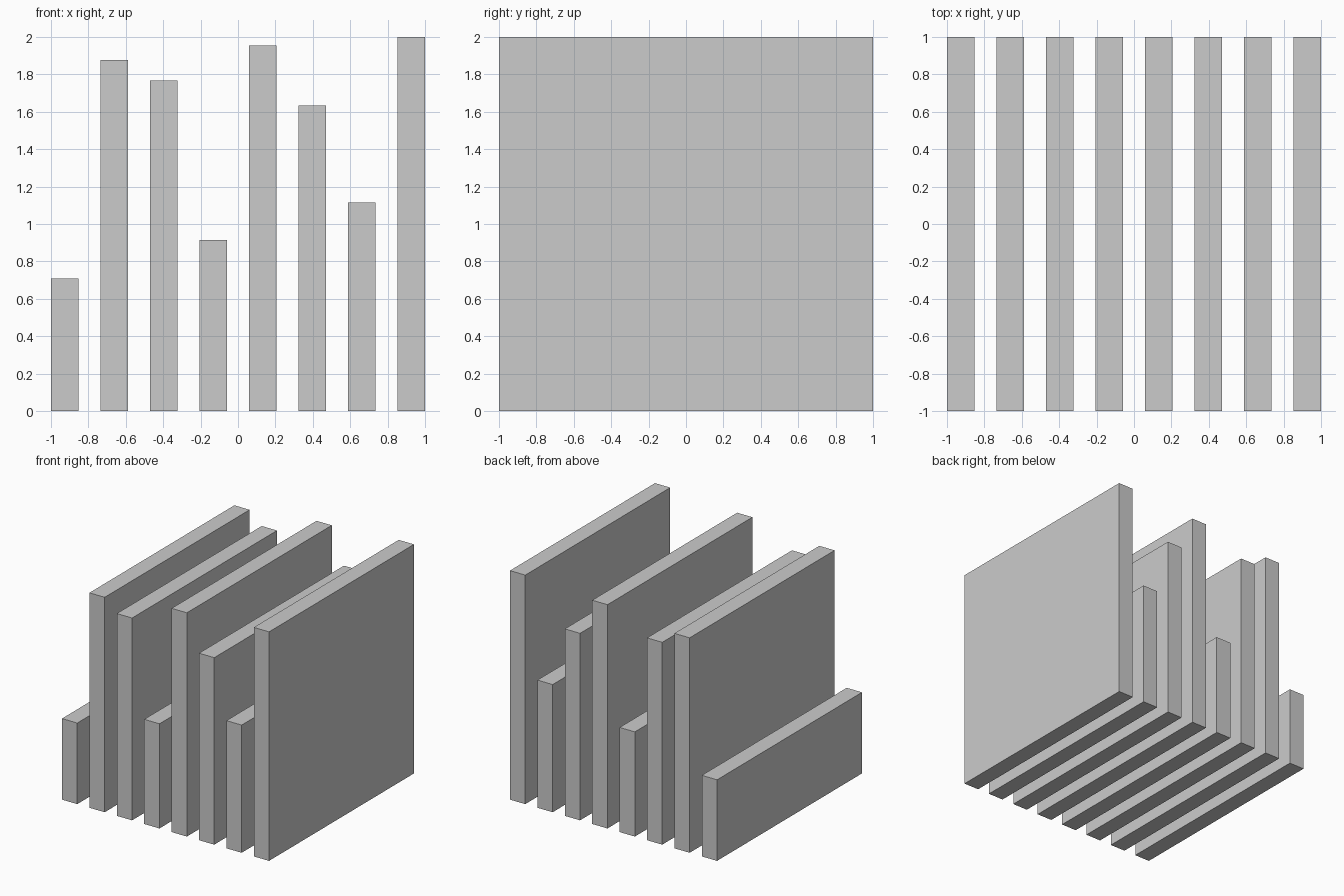
import bpy

if "Cube" in bpy.data.objects:
    bpy.data.objects.remove(bpy.data.objects["Cube"])

WIDTH = 5 / 34                      # slab thickness
PITCH = (2 - WIDTH) / 7             # spacing between slab centres
HEIGHTS = [0.708, 1.877, 1.767, 0.914, 1.954, 1.633, 1.115, 2.0]


def slab(name, x, height):
    bpy.ops.mesh.primitive_cube_add(size=1, location=(x, 0, height / 2))
    obj = bpy.context.object
    obj.name = name
    obj.scale = (WIDTH, 2, height)
    bpy.ops.object.transform_apply(location=False, rotation=False, scale=True)


# Row of parallel upright slabs, left to right
for i, h in enumerate(HEIGHTS):
    slab(f"slab_{i + 1}", -1 + WIDTH / 2 + i * PITCH, h)
